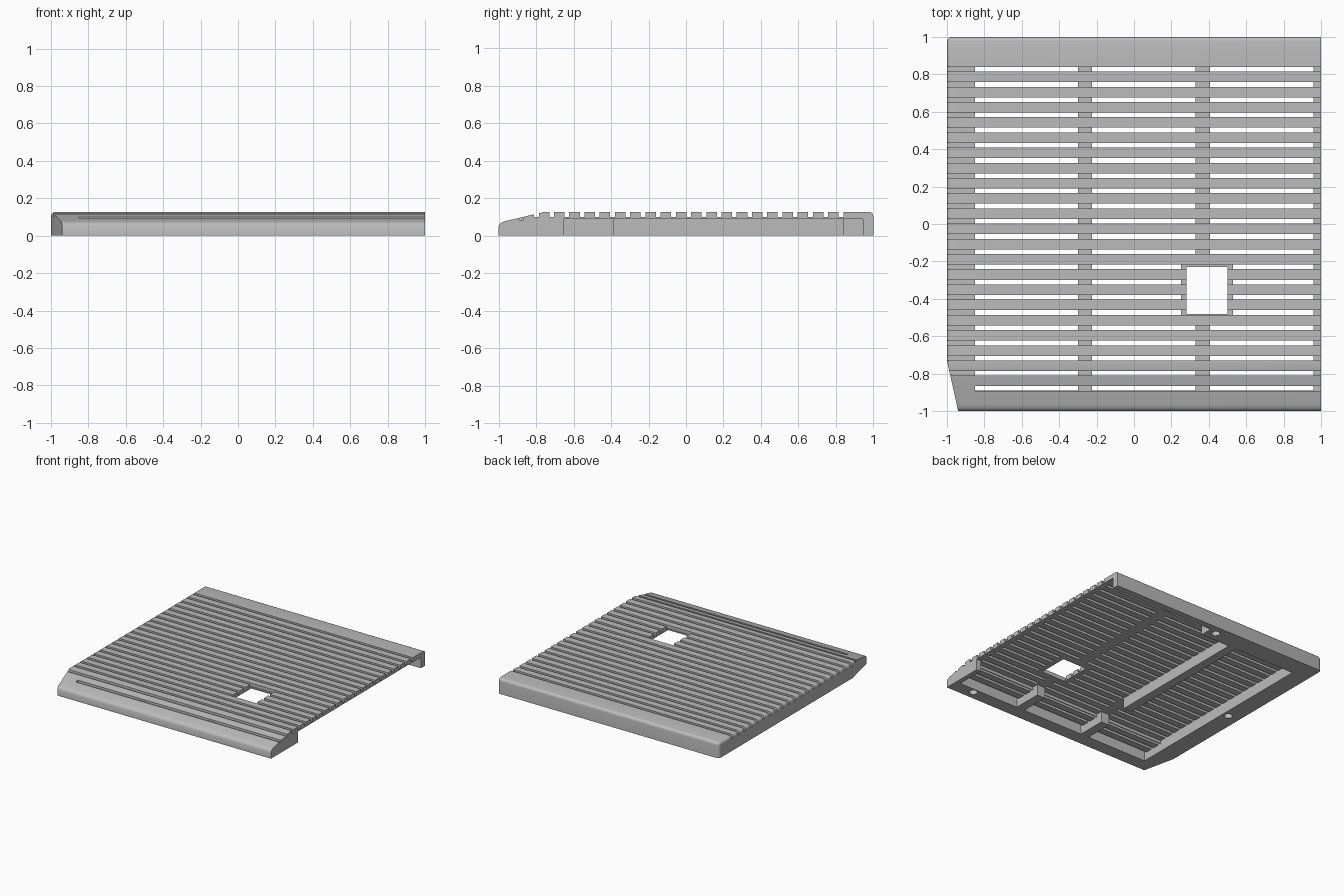
import bpy, bmesh, math
from mathutils import Vector, Matrix

if "Cube" in bpy.data.objects:
    bpy.data.objects.remove(bpy.data.objects["Cube"])

TOP = 0.127
PITCH, GAP, FIRST = 0.0813, 0.025, 0.84

grey = bpy.data.materials.new("light grey")
grey.diffuse_color = (0.5, 0.5, 0.5, 1)
grey.use_nodes = True
grey.node_tree.nodes["Principled BSDF"].inputs["Base Color"].default_value = grey.diffuse_color


def add_object(name, bm):
    bmesh.ops.recalc_face_normals(bm, faces=bm.faces)
    me = bpy.data.meshes.new(name)
    bm.to_mesh(me)
    bm.free()
    me.materials.append(grey)
    ob = bpy.data.objects.new(name, me)
    bpy.context.collection.objects.link(ob)
    return ob


def add_box(bm, x0, x1, y0, y1, z0, z1):
    m = Matrix.Translation(((x0 + x1) / 2, (y0 + y1) / 2, (z0 + z1) / 2))
    bmesh.ops.create_cube(bm, size=1, matrix=m @ Matrix.Diagonal((x1 - x0, y1 - y0, z1 - z0, 1)))


def cut(ob, bm):
    """Subtract the cutter mesh and throw the cutter away."""
    cutter = add_object("cutter", bm)
    cutter.hide_render = True
    mod = ob.modifiers.new("cut", 'BOOLEAN')
    mod.operation, mod.solver, mod.object = 'DIFFERENCE', 'EXACT', cutter
    bpy.context.view_layer.objects.active = ob
    bpy.ops.object.modifier_apply(modifier=mod.name)
    bpy.data.objects.remove(cutter)


def cut_boxes(ob, *boxes):
    bm = bmesh.new()
    for b in boxes:
        add_box(bm, *b)
    cut(ob, bm)


# body: side profile extruded along x, with a sloping rounded nose
profile = [(-1, 0), (1, 0), (1, TOP), (-0.755, TOP), (-0.965, 0.078),
           (-0.982, 0.072), (-0.994, 0.063), (-1, 0.05)]
bm = bmesh.new()
face = bm.faces.new([bm.verts.new((-1, y, z)) for y, z in profile])
ext = bmesh.ops.extrude_face_region(bm, geom=[face])
bmesh.ops.translate(bm, vec=(2, 0, 0), verts=[v for v in ext["geom"] if isinstance(v, bmesh.types.BMVert)])
bmesh.ops.recalc_face_normals(bm, faces=bm.faces)


def rounded(e):
    a, b = e.verts[0].co, e.verts[1].co
    both = lambda f: f(a) and f(b)
    high = both(lambda p: p.z > TOP - 0.001)
    back, left = both(lambda p: p.y > 0.99), both(lambda p: p.x < -0.99)
    return (high and (back or left)) or (back and left)


bmesh.ops.bevel(bm, geom=[e for e in bm.edges if rounded(e)], offset=0.024,
                segments=5, profile=0.5, affect='EDGES')
# angled front left corner
cutres = bmesh.ops.bisect_plane(bm, geom=bm.verts[:] + bm.edges[:] + bm.faces[:],
                                plane_co=(-1, -0.73, 0), plane_no=(-0.27, -0.06, 0), clear_outer=True)
bmesh.ops.edgeloop_fill(bm, edges=[g for g in cutres["geom_cut"] if isinstance(g, bmesh.types.BMEdge)])
body = add_object("grille_plate", bm)

# hollow underside, open on the right
cut_boxes(body, (-0.85, 1.1, -0.65, 0.84, -0.1, 0.09))
cut_boxes(body, (0.04, 1.1, 0.80, 0.945, -0.1, 0.09),
          (-0.85, 0.96, -0.70, -0.60, -0.1, 0.09))
cut_boxes(body, (-0.85, 0.96, -0.89, -0.68, -0.1, 0.065))

# screw holes in the underside rim
bm = bmesh.new()
for x, y in [(0.80, -0.93), (-0.90, 0.03), (-0.03, 0.92)]:
    bmesh.ops.create_cone(bm, cap_ends=True, segments=24, radius1=0.032, radius2=0.032,
                          depth=0.12, matrix=Matrix.Translation((x, y, 0)))
cut(body, bm)

# grooves across the top, and slots through the plate between the ribs
grooves, slots = [], []
for k in range(22):
    y1 = FIRST - PITCH * k
    y0 = y1 - GAP
    last = k == 21
    grooves.append((-0.85 if last else -1.1, 1.1, y0, y1, 0.085 if last else 0.10, 0.2))
    rib = (0.25, 0.53) if 13 <= k <= 16 else (0.33, 0.405)
    for x0, x1 in [(-0.85, -0.30), (-0.225, rib[0]), (rib[1], 0.96)]:
        slots.append((x0, x1, y0, y1, 0.05, 0.2))
cut_boxes(body, *grooves)
cut_boxes(body, *slots)

# square window
cut_boxes(body, (0.28, 0.50, -0.48, -0.23, -0.1, 0.3))

# supports under the plate
for name, b in [("centre_leg", (-0.30, -0.225, -0.39, 0.845, 0, 0.095)),
                ("front_post_left", (-0.30, -0.225, -0.895, -0.65, 0, 0.07)),
                ("front_post_right", (0.33, 0.405, -0.895, -0.65, 0, 0.07)),
                ("front_post_left_top", (-0.30, -0.225, -0.70, -0.65, 0.07, 0.095)),
                ("front_post_right_top", (0.33, 0.405, -0.70, -0.65, 0.07, 0.095))]:
    bm = bmesh.new()
    add_box(bm, *b)
    add_object(name, bm)

# smooth the rounded edges only
bpy.ops.object.select_all(action='DESELECT')
body.select_set(True)
bpy.context.view_layer.objects.active = body
bpy.ops.object.shade_smooth_by_angle(angle=math.radians(30))
